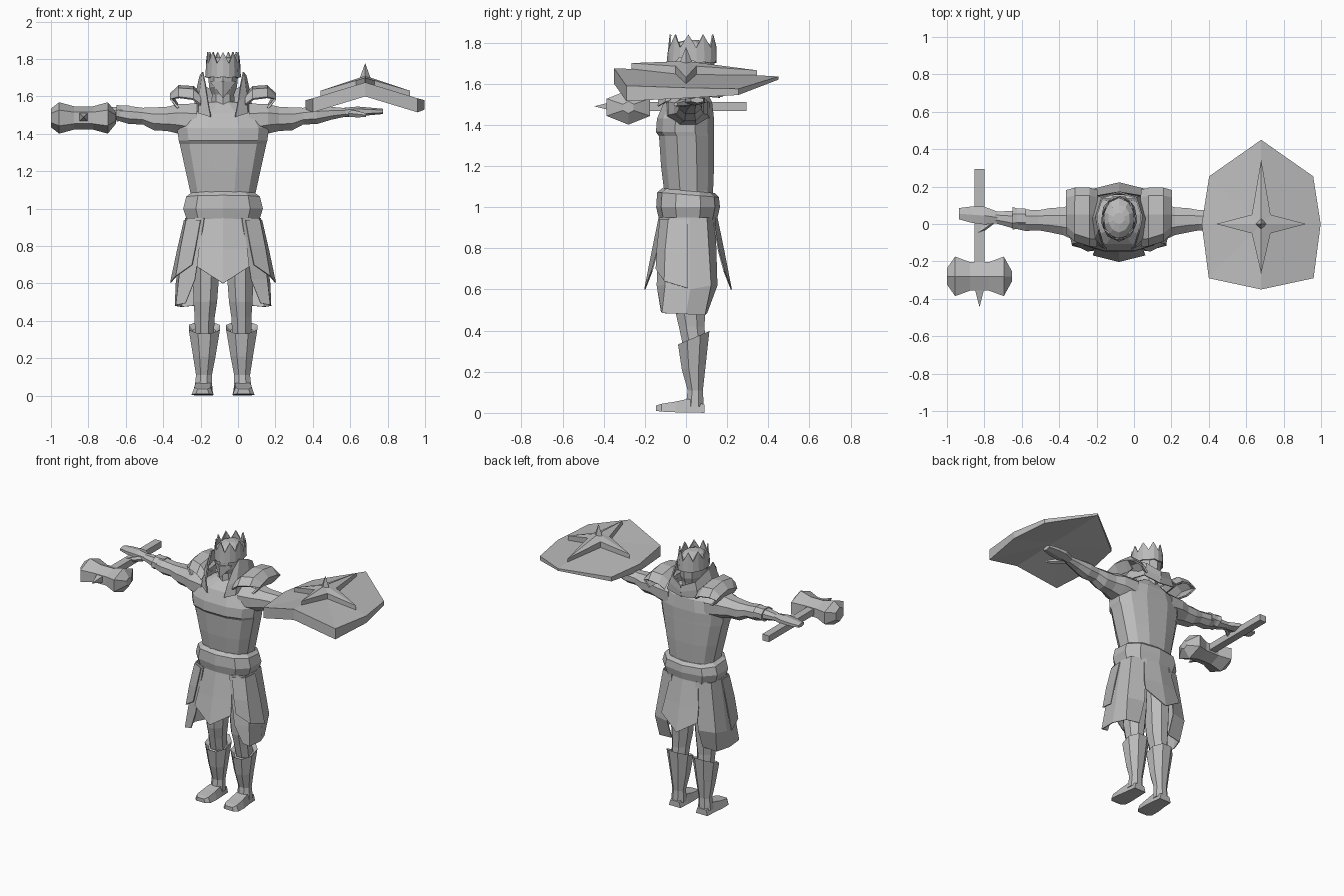
import bpy, bmesh, math
from mathutils import Vector as V

if "Cube" in bpy.data.objects:
    bpy.data.objects.remove(bpy.data.objects["Cube"])

CX = -0.08  # the figure's own centre line
grey = bpy.data.materials.new("plain grey")
grey.diffuse_color = (0.5, 0.5, 0.5, 1)
grey.use_nodes = True
grey.node_tree.nodes["Principled BSDF"].inputs["Base Color"].default_value = grey.diffuse_color


def spow(v, p):
    return math.copysign(abs(v) ** p, v)


def zring(x, y0, y1, z, hx, n=10, p=1.0, tilt=0.0):
    """Horizontal cross-section spanning y0..y1; tilt raises it with y."""
    out = []
    for i in range(n):
        a = 2 * math.pi * (i + .5) / n
        c, s = spow(math.cos(a), p), spow(math.sin(a), p)
        out.append(V((x + hx * c, (y0 + y1) / 2 + (y1 - y0) / 2 * s, z + tilt * s)))
    return out


def xring(x, y, z, hy, hz, n=8):
    """Cross-section across the x axis."""
    return [V((x, y + hy * math.cos(2 * math.pi * (i + .5) / n),
               z + hz * math.sin(2 * math.pi * (i + .5) / n))) for i in range(n)]


def mesh(name, build, mirror=False, thick=0, x=CX):
    bm = bmesh.new()
    build(bm)
    if mirror:
        old = bm.verts[:] + bm.edges[:] + bm.faces[:]
        dup = bmesh.ops.duplicate(bm, geom=old)["geom"]
        for v in dup:
            if isinstance(v, bmesh.types.BMVert):
                v.co.x *= -1
    bmesh.ops.recalc_face_normals(bm, faces=bm.faces[:])
    me = bpy.data.meshes.new(name)
    bm.to_mesh(me)
    bm.free()
    me.materials.append(grey)
    ob = bpy.data.objects.new(name, me)
    ob.location.x = x
    bpy.context.collection.objects.link(ob)
    if thick:
        m = ob.modifiers.new("thickness", "SOLIDIFY")
        m.thickness, m.offset = thick, 0
    return ob


def loft(name, rings, closed=True, **kw):
    """Skin a row of cross-sections; closed rings get end caps, open ones stay a sheet."""
    def build(bm):
        rows = [[bm.verts.new(p) for p in r] for r in rings]
        n = len(rows[0])
        for a, b in zip(rows, rows[1:]):
            for i in range(n if closed else n - 1):
                j = (i + 1) % n
                bm.faces.new((a[i], a[j], b[j], b[i]))
        if closed:
            bm.faces.new(rows[0])
            bm.faces.new(rows[-1])
    return mesh(name, build, **kw)


def cone(name, base, tip, **kw):
    def build(bm):
        b = [bm.verts.new(p) for p in base]
        t = bm.verts.new(tip)
        bm.faces.new(b)
        for i in range(len(b)):
            bm.faces.new((b[i], b[(i + 1) % len(b)], t))
    return mesh(name, build, **kw)


# Torso with overhanging chest
loft("torso", [zring(0, a, b, z, h, 12, .8) for z, h, a, b in (
    (1.0, .178, -.10, .13), (1.08, .178, -.11, .135), (1.2, .205, -.125, .14), (1.345, .238, -.135, .14),
    (1.365, .244, -.15, .14), (1.43, .252, -.145, .14), (1.51, .20, -.11, .13), (1.57, .08, -.05, .10))])

# Belt and skirt
loft("belt", [zring(0, a, b, z, h, 10, .8, t) for z, h, a, b, t in (
    (.935, .20, -.13, .15, .0), (1.0, .222, -.145, .165, 0), (1.06, .205, -.14, .16, -.012),
    (1.08, .178, -.115, .14, -.012))])
loft("side_skirt", [[V((x, y, z + dz)) for x, y, dz in row] for z, row in (
    (.95, ((.10, -.125, 0), (.19, -.08, 0), (.20, .02, 0), (.185, .10, 0), (.09, .14, 0))),
    (.62, ((.15, -.14, 0), (.235, -.10, 0), (.25, .02, -.02), (.235, .12, 0), (.12, .15, 0))),
    (.485, ((.20, -.12, .01), (.25, -.115, 0), (.255, .0, -.005), (.22, .09, -.01), (.12, .10, .0))))],
    closed=False, mirror=True, thick=.006)
for nm, s, y in (("front_flap", -1, 0), ("back_flap", 1, .02)):
    loft(nm, [[V((x, s * yy + y, z)) for x, yy, z in row] for row in (
        ((-.105, .11, .95), (0, .13, .95), (.105, .11, .95)),
        ((-.13, .14, .78), (0, .165, .78), (.13, .14, .78)),
        ((-.14, .165, .69), (0, .20, .60), (.14, .165, .69)))], closed=False, thick=.006)
loft("hip_strip", [[V((.12, -.125, .94)), V((.195, -.085, .94)), V((.206, .01, .94))],
                   [V((.145, -.14, .80)), V((.225, -.10, .79)), V((.243, .01, .78))],
                   [V((.165, -.145, .70)), V((.25, -.105, .64)), V((.28, .01, .605))]],
     closed=False, mirror=True, thick=.006)

# Legs, boots and feet
loft("legs", [zring(x, a, b, z, h, 8) for z, x, h, a, b in (
    (.33, .10, .055, -.02, .10), (.42, .098, .058, -.04, .095), (.50, .095, .068, -.06, .10),
    (.62, .092, .075, -.07, .11), (.95, .09, .088, -.09, .12))], mirror=True)
loft("boots", [zring(x, a, b, z, h, 8, 1, t) for z, x, h, a, b, t in (
    (.03, .105, .052, -.005, .09, 0), (.11, .102, .046, .005, .085, 0), (.22, .10, .066, -.025, .10, .01),
    (.365, .10, .09, -.045, .12, .035), (.34, .10, .065, -.025, .10, .03))], mirror=True)
loft("feet", [[V((x + sx * w, y, z)) for sx, z in ((-1, b), (1, b), (.75, t), (-.75, t))]
              for x, y, w, b, t in ((.105, .09, .045, 0, .04), (.105, .01, .052, .003, .068),
                                    (.108, -.05, .058, .003, .055), (.11, -.12, .058, .006, .044),
                                    (.11, -.145, .035, .01, .036))], mirror=True)

# Arms and hands
loft("arms", [xring(d, y, z, w, h) for d, y, z, w, h in (
    (.14, .01, 1.47, .115, .10), (.24, .01, 1.48, .105, .085), (.30, .015, 1.48, .08, .07),
    (.37, .02, 1.48, .07, .066), (.43, .02, 1.495, .058, .048), (.50, .02, 1.50, .062, .052),
    (.58, .025, 1.51, .048, .037), (.66, .035, 1.515, .034, .024))], mirror=True)
loft("hands", [xring(d, y, z, w, h, 6) for d, y, z, w, h in (
    (.65, .035, 1.515, .036, .025), (.72, .045, 1.52, .055, .026), (.79, .05, 1.52, .05, .02),
    (.855, .055, 1.52, .035, .014))], mirror=True)
loft("thumbs", [xring(d, y, z, w, w, 5) for d, y, z, w in (
    (.67, .02, 1.51, .02), (.72, -.02, 1.505, .018), (.765, -.05, 1.50, .01))], mirror=True)
loft("wrist_cuff", [xring(d, .03, 1.51, w, h) for d, w, h in (
    (-.50, .058, .046), (-.545, .058, .044), (-.57, .066, .048), (-.565, .045, .035))])

# Shoulder plates, bending down at front and back, and standing collar
loft("shoulder_plates", [[V((d, y0, z - e)), V((d, y0 + .04, z - .015)), V((d, .05, z)),
                          V((d, y1 - .04, z - .015)), V((d, y1, z - e))]
     for d, z, y0, y1, e in ((.12, 1.61, -.12, .18, .055), (.16, 1.65, -.115, .19, .065),
                             (.235, 1.655, -.09, .19, .06), (.278, 1.615, -.05, .18, .03),
                             (.24, 1.55, -.07, .18, .01))],
     closed=False, mirror=True, thick=.012)
loft("collar", [[V((d, y, z)) for d, y, z in row] for row in (
    ((.065, -.135, 1.49), (.13, -.10, 1.51), (.15, .02, 1.56), (.12, .15, 1.55), (.0, .16, 1.53)),
    ((.08, -.125, 1.57), (.125, -.08, 1.60), (.14, .03, 1.63), (.105, .145, 1.60), (0, .17, 1.57)),
    ((.095, -.08, 1.67), (.108, -.03, 1.73), (.122, .04, 1.71), (.09, .14, 1.65), (0, .17, 1.61)))],
    closed=False, mirror=True, thick=.008)

# Head, beard and crown
loft("head", [zring(0, a, b, z, h, 10) for z, h, a, b in (
    (1.53, .07, -.06, .11), (1.61, .062, -.06, .12), (1.65, .078, -.085, .135), (1.74, .088, -.085, .14),
    (1.77, .084, -.08, .14), (1.80, .06, -.045, .105), (1.812, .03, 0, .06))])
cone("beard", [V((-.07, -.05, 1.68)), V((0, -.095, 1.68)), V((.07, -.05, 1.68)), V((0, .03, 1.66))],
     V((0, -.09, 1.59)))


def crown(bm):
    n = 9
    pt = lambda a, r, z: bm.verts.new((.093 * r * math.sin(a), .03 - .12 * r * math.cos(a), z))
    low, mid = [], []
    for i in range(n):
        a = 2 * math.pi * (i - .5) / n
        low.append(pt(a, .95, 1.70))
        mid.append(pt(a, .96, 1.775))
    for i in range(n):
        j = (i + 1) % n
        tip = pt(2 * math.pi * i / n, .88, 1.838)
        foot = pt(2 * math.pi * i / n, 1.0, 1.705)
        bm.faces.new((low[i], foot, tip, mid[i]))
        bm.faces.new((foot, low[j], mid[j], tip))


mesh("crown", crown, thick=.008)

# Hammer
HX = -.826
loft("hammer_handle", [[V((sx * .026, y, 1.49 + sz * .022)) for sx, sz in ((-1, -1), (1, -1), (1, 1), (-1, 1))]
                       for y in (-.28, .295)], x=HX)
loft("hammer_head", [xring(x, -.28, 1.485, hy, hz, 6) for x, hy, hz in (
    (-.174, .05, .05), (-.13, .122, .084), (-.05, .088, .062),
    (.05, .088, .062), (.13, .122, .084), (.174, .03, .03))], x=HX)
cone("hammer_spike", [V((sx * .024, -.35, 1.49 + sz * .024)) for sx, sz in ((-1, -1), (1, -1), (1, 1), (-1, 1))],
     V((0, -.445, 1.49)), x=HX)

# Shield: ridged plate, thick at the front edge and thin at the back
half = ((0, -.35, 1.675, 1.60), (.28, -.29, 1.59, 1.515), (.318, 0, 1.58, 1.53),
        (.278, .255, 1.575, 1.545), (0, .45, 1.635, 1.62))
rim = list(half) + [(-x, y, t, b) for x, y, t, b in half[3:0:-1]]


def shield(bm):
    top = [bm.verts.new((x, y, t)) for x, y, t, b in rim]
    bot = [bm.verts.new((x, y, b)) for x, y, t, b in rim]
    ct, cb = bm.verts.new((0, 0, 1.66)), bm.verts.new((0, 0, 1.61))
    for i in range(8):
        j = (i + 1) % 8
        bm.faces.new((top[i], top[j], ct))
        bm.faces.new((bot[j], bot[i], cb))
        bm.faces.new((top[j], top[i], bot[i], bot[j]))


mesh("shield", shield, x=.68)


# Raised four-pointed star and centre spike
def star(bm):
    tips = ((.24, 0, 1.63), (.05, .05, 1.685), (0, .345, 1.665), (-.05, .05, 1.685),
            (-.24, 0, 1.63), (-.05, -.05, 1.685), (0, -.265, 1.70), (.05, -.05, 1.685))
    top = [bm.verts.new(p) for p in tips]
    bot = [bm.verts.new((x, y, z - .045)) for x, y, z in tips]
    c = bm.verts.new((0, 0, 1.71))
    bm.faces.new(bot)
    for i in range(8):
        j = (i + 1) % 8
        bm.faces.new((top[i], top[j], c))
        bm.faces.new((top[j], top[i], bot[i], bot[j]))


mesh("shield_star", star, x=.68)
cone("shield_spike", [V((.032, 0, 1.69)), V((0, .035, 1.69)), V((-.032, 0, 1.69)), V((0, -.035, 1.69))],
     V((0, 0, 1.778)), x=.68)
